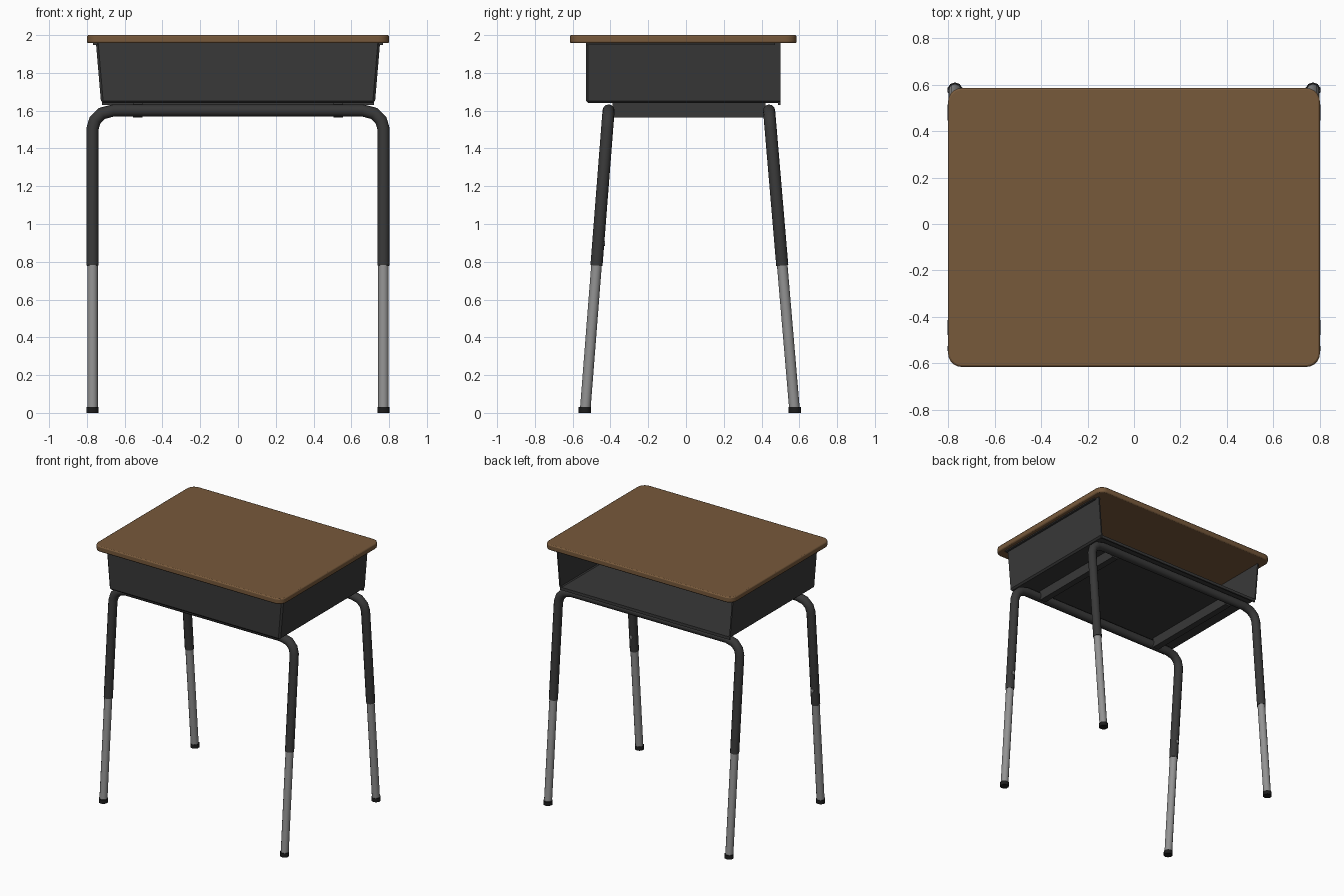
import bpy, bmesh, math
from mathutils import Vector

if "Cube" in bpy.data.objects:
    bpy.data.objects.remove(bpy.data.objects["Cube"])


def material(name, rgb):
    m = bpy.data.materials.new(name)
    m.diffuse_color = (*rgb, 1)
    m.use_nodes = True
    m.node_tree.nodes["Principled BSDF"].inputs["Base Color"].default_value = m.diffuse_color
    return m


WOOD = material("brown_laminate", (0.185, 0.100, 0.044))
STEEL = material("charcoal_steel", (0.040, 0.040, 0.040))
CHROME = material("grey_metal", (0.29, 0.29, 0.29))
RUBBER = material("black_rubber", (0.012, 0.012, 0.012))


def finish(name, bm, mat, smooth=True):
    me = bpy.data.meshes.new(name)
    bm.to_mesh(me)
    bm.free()
    me.materials.append(mat)
    ob = bpy.data.objects.new(name, me)
    bpy.context.collection.objects.link(ob)
    if smooth:
        bpy.ops.object.select_all(action='DESELECT')
        ob.select_set(True)
        bpy.context.view_layer.objects.active = ob
        bpy.ops.object.shade_smooth_by_angle(angle=math.radians(40))
    return ob


def box(name, lo, hi, mat):
    bm = bmesh.new()
    bmesh.ops.create_cube(bm, size=1)
    for v in bm.verts:
        v.co = [lo[i] + (v.co[i] + 0.5) * (hi[i] - lo[i]) for i in range(3)]
    return finish(name, bm, mat, False)


def tube(name, path, r, side, mat, n=12):
    """Sweep a circle along a planar path; side is the normal of that plane."""
    pts = [Vector(p) for p in path]
    bm = bmesh.new()
    rings = []
    for i, p in enumerate(pts):
        a = (p - pts[i - 1]).normalized() if i else None
        b = (pts[i + 1] - p).normalized() if i < len(pts) - 1 else None
        t = ((a or b) + (b or a)).normalized()
        mitre = 1 / t.dot(a or b)
        u = t.cross(side).normalized() * mitre
        rings.append([bm.verts.new(p + r * (math.cos(k * math.tau / n) * side + math.sin(k * math.tau / n) * u))
                      for k in range(n)])
    for q, s in zip(rings, rings[1:]):
        for k in range(n):
            bm.faces.new((q[k], q[(k + 1) % n], s[(k + 1) % n], s[k]))
    bm.faces.new(rings[0])
    bm.faces.new(rings[-1])
    bmesh.ops.recalc_face_normals(bm, faces=bm.faces)
    return finish(name, bm, mat)


# Desktop: rounded rectangle slab
bm = bmesh.new()
R, verts = 0.06, []
for cx, cy, a0 in ((0.74, 0.525, 0), (-0.74, 0.525, 90), (-0.74, -0.555, 180), (0.74, -0.555, 270)):
    for k in range(6):
        a = math.radians(a0 + 18 * k)
        verts.append(bm.verts.new((cx + R * math.cos(a), cy + R * math.sin(a), 1.957)))
base = bm.faces.new(verts)
ext = bmesh.ops.extrude_face_region(bm, geom=[base])
for v in ext["geom"]:
    if isinstance(v, bmesh.types.BMVert):
        v.co.z = 2.0
bmesh.ops.recalc_face_normals(bm, faces=bm.faces)
top = finish("desktop", bm, WOOD)
bev = top.modifiers.new("soft_edge", 'BEVEL')
bev.width, bev.segments, bev.limit_method = 0.008, 2, 'ANGLE'
bev.angle_limit = math.radians(50)

# Book tray: folded sheet, open at the back
bm = bmesh.new()
f, b, z0, z1 = -0.53, 0.50, 1.64, 1.957
lo = [bm.verts.new((x, y, z0)) for x, y in ((-0.725, f), (0.725, f), (0.725, b), (-0.725, b))]
hi = [bm.verts.new((x, y, z1)) for x, y in ((-0.752, f), (0.752, f), (0.752, b), (-0.752, b))]
bm.faces.new(lo[::-1])
for i, j in ((0, 1), (1, 2), (3, 0)):
    bm.faces.new((lo[i], lo[j], hi[j], hi[i]))
bmesh.ops.bevel(bm, geom=[e for e in bm.edges if len(e.link_faces) == 2], offset=0.012,
                segments=1, affect='EDGES')
tray = finish("book_tray", bm, STEEL, False)
sol = tray.modifiers.new("sheet", 'SOLIDIFY')
sol.thickness, sol.offset = 0.01, -1
box("tray_back_lip", (-0.72, 0.488, 1.63), (0.72, 0.5, 1.652), STEEL)
for s in (-1, 1):
    xs = sorted((s * 0.745, s * 0.768))
    box("tray_flange", (xs[0], f, 1.948), (xs[1], b - 0.03, 1.957), STEEL)
    # Cross straps joining the two rails under the tray
    box("cross_strap", (s * 0.53 - 0.025, -0.39, 1.565), (s * 0.53 + 0.025, 0.42, 1.641), STEEL)

# Leg frames: bent upper tube, telescoping lower legs, rubber feet
for label, y0, slope in (("front", -0.41, -0.078), ("back", 0.44, 0.085)):
    def at(x, z, y0=y0, slope=slope):
        return Vector((x, y0 + (1.6 - z) * slope, z))
    side = Vector((0, 1, slope)).normalized()
    half = [(0.77, 0.78), (0.77, 1.505), (0.757, 1.55), (0.722, 1.585), (0.66, 1.601)]
    path = [at(-x, z) for x, z in half] + [at(x, z) for x, z in reversed(half)]
    tube(label + "_upper_frame", path, 0.032, side, STEEL)
    for s in (-1, 1):
        x = s * 0.77
        tube(label + "_lower_leg", [at(x, 0.015), at(x, 0.80)], 0.028, side, CHROME)
        foot = at(x, 0)
        tube(label + "_foot", [foot, foot + Vector((0, 0, 0.022)), foot + Vector((0, 0, 0.03))],
             0.033, Vector((0, 1, 0)), RUBBER, 10)
        if label == "front":
            # Height-adjustment button on the inner face
            c = at(x, 0.9)
            tube("leg_button", [c + side * 0.02, c + side * 0.036], 0.013, Vector((1, 0, 0)), CHROME, 8)
